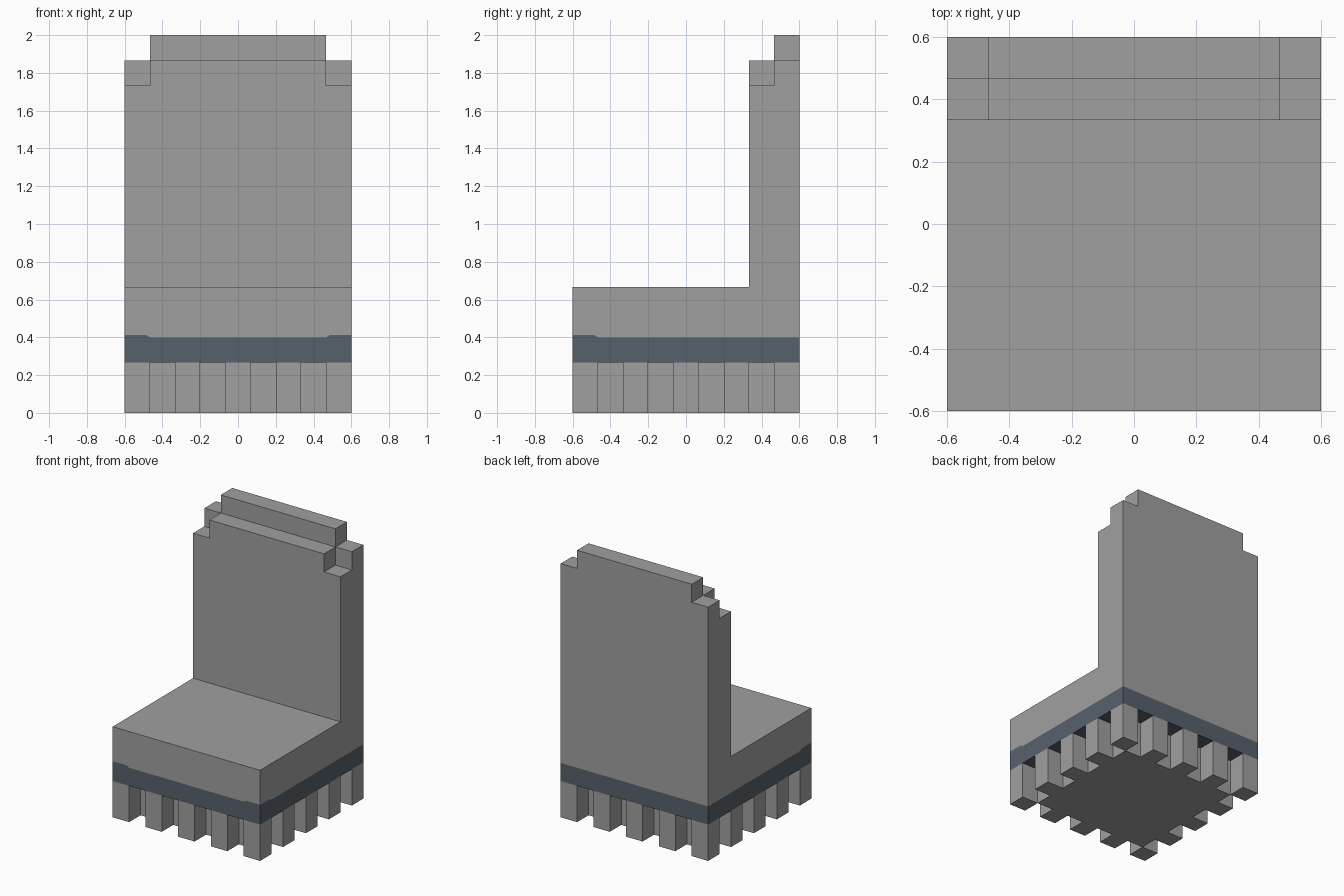
import bpy, bmesh
from mathutils import Vector

if "Cube" in bpy.data.objects:
    bpy.data.objects.remove(bpy.data.objects["Cube"])

U = 2 / 15          # one block: the chair is 9 x 9 x 15 blocks
N = 9


def material(name, rgb):
    m = bpy.data.materials.new(name)
    m.diffuse_color = (*rgb, 1)
    m.use_nodes = True
    m.node_tree.nodes["Principled BSDF"].inputs["Base Color"].default_value = m.diffuse_color
    return m


STONE = material("stone grey", (0.352, 0.352, 0.352))
SLATE = material("slate blue", (0.094, 0.119, 0.150))


def quad(bm, pts, normal):
    """Add a face (points in blocks) that looks along normal."""
    f = bm.faces.new([bm.verts.new(Vector(p) * U) for p in pts])
    f.normal_update()
    if f.normal.dot(Vector(normal)) < 0:
        f.normal_flip()


def finish(bm, name, mat):
    bmesh.ops.remove_doubles(bm, verts=bm.verts, dist=1e-4)
    bmesh.ops.dissolve_limit(bm, angle_limit=0.01, verts=bm.verts, edges=bm.edges)
    me = bpy.data.meshes.new(name)
    bm.to_mesh(me)
    bm.free()
    me.materials.append(mat)
    bpy.context.collection.objects.link(bpy.data.objects.new(name, me))


def cap(bm, i, j, z, up):
    x, y = i - N / 2, j - N / 2
    quad(bm, [(x, y, z), (x + 1, y, z), (x + 1, y + 1, z), (x, y + 1, z)], (0, 0, up))


def wall(bm, i, j, d, z0, z1):
    """Unit-high wall pieces on side d of cell (i, j)."""
    cx, cy = i - N / 2 + .5 + d[0] / 2, j - N / 2 + .5 + d[1] / 2
    tx, ty = d[1] / 2, d[0] / 2
    for z in range(z0, z1):
        quad(bm, [(cx - tx, cy - ty, z), (cx + tx, cy + ty, z),
                  (cx + tx, cy + ty, z + 1), (cx - tx, cy - ty, z + 1)], (*d, 0))


SIDES = [(1, 0), (-1, 0), (0, 1), (0, -1)]
CELLS = [(i, j) for i in range(N) for j in range(N)]


def inside(i, j):
    return 0 <= i < N and 0 <= j < N


def stepped(name, height, rim, up):
    """Stepped block grown from level rim to height(i, j), upward or downward."""
    bm = bmesh.new()
    for i, j in CELLS:
        h = height(i, j)
        if h != rim:
            cap(bm, i, j, h, up)
        for d in SIDES:
            a, b = i + d[0], j + d[1]
            other = height(a, b) if inside(a, b) else rim
            if (h - other) * up > 0:
                wall(bm, i, j, d, min(h, other), max(h, other))
    finish(bm, name, STONE)


# seat with the stepped backrest
def seat_height(i, j):
    if j < 7:
        return 5
    return (14 if j == 7 else 15) - (i in (0, N - 1))


stepped("seat_and_backrest", seat_height, 3, 1)


# pedestal with alternating notches around its edge
def notch(i, j):
    return (i in (0, N - 1) and j % 2 == 1) or (j in (0, N - 1) and i % 2 == 1)


stepped("notched_pedestal", lambda i, j: 2 if notch(i, j) else 0, 2, -1)

# coloured band, with its underside showing in the notches
bm = bmesh.new()
for i, j in CELLS:
    if notch(i, j):
        cap(bm, i, j, 2, -1)
    for d in SIDES:
        if not inside(i + d[0], j + d[1]):
            wall(bm, i, j, d, 2, 3)
finish(bm, "band", SLATE)

# small raised ends of the band at the two front corners
bm = bmesh.new()
e = N / 2 + 0.012
for s in (-1, 1):
    profile = [(e, 3), (3.5, 3), (3.65, 3.1), (e, 3.1)]
    quad(bm, [(s * a, -e, z) for a, z in profile], (0, -1, 0))
    quad(bm, [(s * e, -a, z) for a, z in profile], (s, 0, 0))
finish(bm, "band_corner_tips", SLATE)
